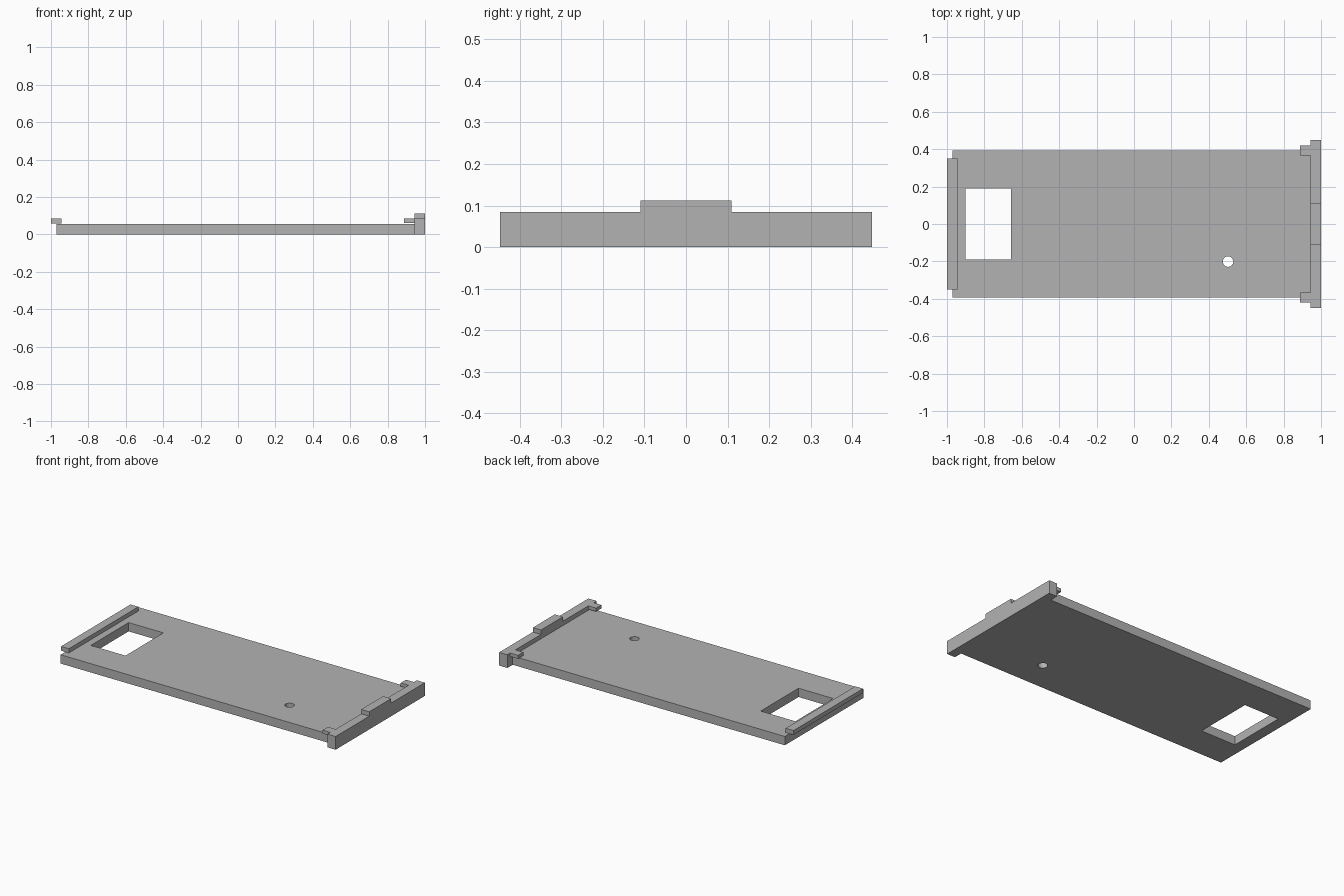
import bpy
import bmesh
from math import cos, sin, tau
from mathutils import Vector

cube = bpy.data.objects.get("Cube")
if cube:
    bpy.data.objects.remove(cube)

grey = bpy.data.materials.new("plain grey")
grey.use_nodes = True
colour = (0.45, 0.45, 0.45, 1)
grey.diffuse_color = colour
grey.node_tree.nodes["Principled BSDF"].inputs["Base Color"].default_value = colour


def prism(name, loops, direction):
    """Fill closed 3D outlines (first outer, then holes) and extrude them."""
    bm = bmesh.new()
    for loop in loops:
        verts = [bm.verts.new(p) for p in loop]
        for a, b in zip(verts, verts[1:] + verts[:1]):
            bm.edges.new((a, b))
    bmesh.ops.triangle_fill(bm, edges=bm.edges[:], use_beauty=True)
    out = bmesh.ops.extrude_face_region(bm, geom=bm.faces[:], use_keep_orig=True)
    moved = [g for g in out["geom"] if isinstance(g, bmesh.types.BMVert)]
    bmesh.ops.translate(bm, verts=moved, vec=Vector(direction))
    bmesh.ops.recalc_face_normals(bm, faces=bm.faces[:])
    mesh = bpy.data.meshes.new(name)
    bm.to_mesh(mesh)
    bm.free()
    mesh.materials.append(grey)
    obj = bpy.data.objects.new(name, mesh)
    bpy.context.collection.objects.link(obj)
    return obj


def rect(x0, x1, y0, y1, z=0):
    return [(x0, y0, z), (x1, y0, z), (x1, y1, z), (x0, y1, z)]


PLATE_TOP = 0.056
WALL_TOP = 0.084
WALL_IN = 0.943

# Flat plate with a rectangular window and a round hole
window = rect(-0.902, -0.658, -0.19, 0.19)
hole = [(0.503 + 0.028 * cos(tau * i / 32), -0.201 + 0.028 * sin(tau * i / 32), 0)
        for i in range(32)]
prism("base_plate", [rect(-0.971, WALL_IN, -0.394, 0.394), window, hole],
      (0, 0, PLATE_TOP))

# End wall with a raised middle
half = [(0.448, 0), (0.448, WALL_TOP), (0.11, WALL_TOP), (0.11, 0.112)]
profile = half + [(-y, z) for y, z in reversed(half)]
prism("end_wall", [[(WALL_IN, y, z) for y, z in profile]], (1 - WALL_IN, 0, 0))

# Raised lip overhanging the opposite end
prism("end_lip", [rect(-1, -0.945, -0.349, 0.349, PLATE_TOP + 0.001)],
      (0, 0, WALL_TOP - PLATE_TOP - 0.001))

# Small tabs reaching inward from the wall
for name, side in (("left_tab", 1), ("right_tab", -1)):
    y0, y1 = sorted((side * 0.366, side * 0.419))
    prism(name, [rect(0.888, WALL_IN, y0, y1, 0.062)], (0, 0, WALL_TOP - 0.062))
